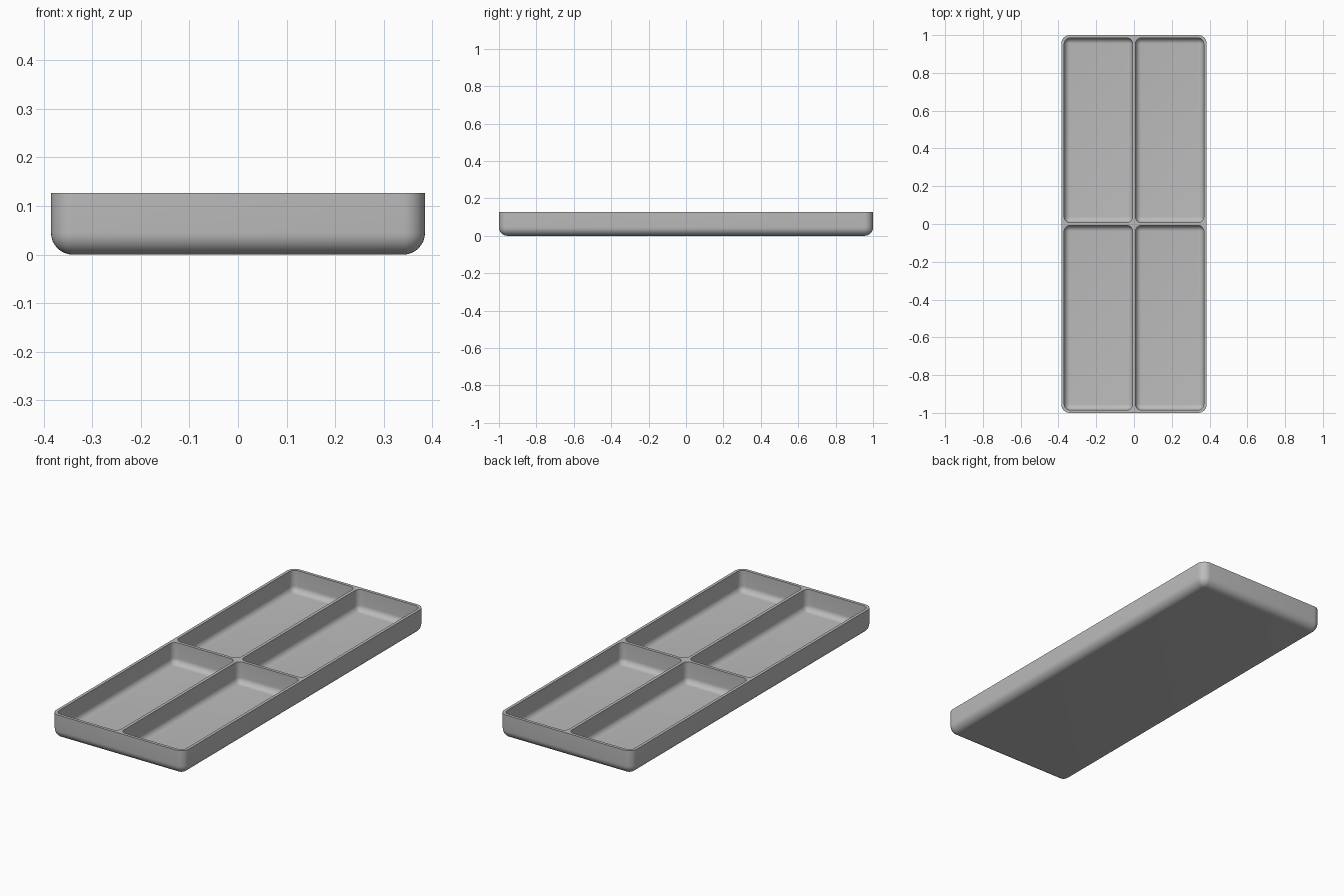
import bpy
import bmesh
import math

cube = bpy.data.objects.get("Cube")
if cube:
    bpy.data.objects.remove(cube, do_unlink=True)

HALF_X, HALF_Y, HEIGHT = 0.385, 1.0, 0.127
WALL = 0.0155           # outer wall and floor thickness
GAP = 0.008             # half the divider thickness
SEGMENTS = 8


def rounded_ring(bm, cx, cy, hx, hy, radius, z):
    """Rounded rectangle of vertices at height z."""
    ring = []
    for corner, (sx, sy) in enumerate(((1, 1), (-1, 1), (-1, -1), (1, -1))):
        for i in range(SEGMENTS + 1):
            a = (corner + i / SEGMENTS) * math.pi / 2
            ring.append(bm.verts.new((cx + sx * (hx - radius) + radius * math.cos(a),
                                      cy + sy * (hy - radius) + radius * math.sin(a), z)))
    return ring


def basin(bm, cx, cy, hx, hy, radius, bottom):
    """Open rounded basin with a filleted bottom; returns its rim edges."""
    rings = [rounded_ring(bm, cx, cy, hx, hy, radius, HEIGHT)]
    for i in range(SEGMENTS + 1):
        a = i / SEGMENTS * math.pi / 2
        inset = radius * 0.999 * (1 - math.cos(a))
        z = bottom + radius * (1 - math.sin(a))
        rings.append(rounded_ring(bm, cx, cy, hx - inset, hy - inset, radius - inset, z))
    n = len(rings[0])
    for upper, lower in zip(rings, rings[1:]):
        for j in range(n):
            k = (j + 1) % n
            bm.faces.new((upper[j], lower[j], lower[k], upper[k]))
    bm.faces.new(rings[-1])
    return [bm.edges.get((rings[0][j], rings[0][(j + 1) % n])) for j in range(n)]


bm = bmesh.new()

# Outer shell
rim = basin(bm, 0, 0, HALF_X, HALF_Y, 0.045, 0)

# Four compartments
pocket_x = (HALF_X - WALL - GAP) / 2
pocket_y = (HALF_Y - WALL - GAP) / 2
for sx in (-1, 1):
    for sy in (-1, 1):
        rim += basin(bm, sx * (GAP + pocket_x), sy * (GAP + pocket_y),
                     pocket_x, pocket_y, 0.03, WALL)

# Flat top rim and dividers
bmesh.ops.triangle_fill(bm, edges=rim, use_beauty=True, normal=(0, 0, 1))
bmesh.ops.remove_doubles(bm, verts=bm.verts, dist=0.0002)
bmesh.ops.recalc_face_normals(bm, faces=bm.faces)

mesh = bpy.data.meshes.new("divided_tray")
bm.to_mesh(mesh)
bm.free()
tray = bpy.data.objects.new("divided_tray", mesh)
bpy.context.collection.objects.link(tray)

# Plain grey finish
grey = bpy.data.materials.new("plain_grey")
grey.use_nodes = True
colour = (0.5, 0.5, 0.5, 1)
grey.diffuse_color = colour
grey.node_tree.nodes["Principled BSDF"].inputs["Base Color"].default_value = colour
mesh.materials.append(grey)

bpy.ops.object.select_all(action="DESELECT")
tray.select_set(True)
bpy.context.view_layer.objects.active = tray
bpy.ops.object.shade_smooth_by_angle(angle=math.radians(30))
